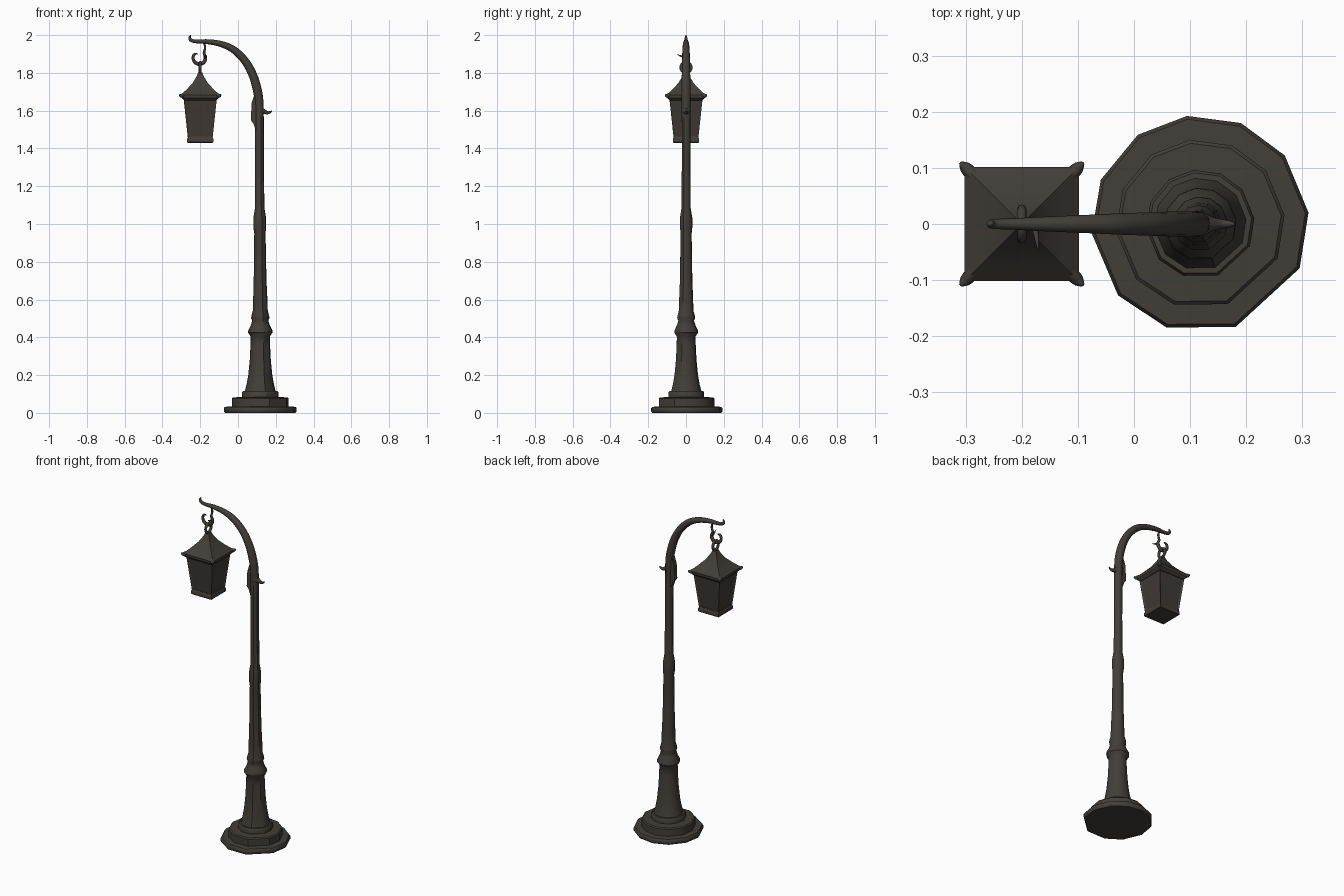
import bpy, bmesh, math
from mathutils import Vector

if "Cube" in bpy.data.objects:
    bpy.data.objects.remove(bpy.data.objects["Cube"])


def material(name, rgb):
    m = bpy.data.materials.new(name)
    m.diffuse_color = (*rgb, 1)
    m.use_nodes = True
    m.node_tree.nodes["Principled BSDF"].inputs["Base Color"].default_value = m.diffuse_color
    return m


IRON = material("dark iron", (0.055, 0.048, 0.040))
PANE = material("smoky pane", (0.050, 0.041, 0.035))


def finish(bm, name, angle=40, mats=(IRON,)):
    bmesh.ops.recalc_face_normals(bm, faces=bm.faces)
    me = bpy.data.meshes.new(name)
    bm.to_mesh(me)
    bm.free()
    ob = bpy.data.objects.new(name, me)
    bpy.context.collection.objects.link(ob)
    for m in mats:
        me.materials.append(m)
    bpy.ops.object.select_all(action='DESELECT')
    ob.select_set(True)
    bpy.context.view_layer.objects.active = ob
    bpy.ops.object.shade_smooth_by_angle(angle=math.radians(angle))
    return ob


def loft(bm, rings):
    """Skin rings of points and cap both ends; returns the side faces."""
    vs = [[bm.verts.new(p) for p in r] for r in rings]
    sides = []
    n = len(vs[0])
    for a, b in zip(vs, vs[1:]):
        for i in range(n):
            j = (i + 1) % n
            sides.append(bm.faces.new((a[i], a[j], b[j], b[i])))
    bm.faces.new(vs[0])
    bm.faces.new(vs[-1])
    return sides


def tube(name, pts, ref=(0, 1, 0), sides=10, steps=5):
    """Smooth tapering tube through points (x, y, z, radius)."""
    P = [Vector(p) for p in pts]
    P = [2 * P[0] - P[1]] + P + [2 * P[-1] - P[-2]]
    path = []
    for i in range(1, len(P) - 2):
        a, b, c, d = P[i - 1:i + 3]
        for s in range(steps):
            t = s / steps
            path.append(0.5 * (2 * b + (c - a) * t + (2 * a - 5 * b + 4 * c - d) * t * t
                               + (3 * b - a - 3 * c + d) * t ** 3))
    path.append(P[-2])
    rings = []
    for i, p in enumerate(path):
        tan = (path[min(i + 1, len(path) - 1)] - path[max(i - 1, 0)]).to_3d().normalized()
        u = tan.cross(Vector(ref)).normalized()
        v = tan.cross(u)
        r = max(p[3], 0.001)
        rings.append([p.to_3d() + r * (u * math.cos(k * math.tau / sides)
                                       + v * math.sin(k * math.tau / sides)) for k in range(sides)])
    bm = bmesh.new()
    loft(bm, rings)
    return finish(bm, name, 60)


def square(half, z, cx=-0.2):
    return [(cx + sx * half, sy * half, z) for sx, sy in ((1, 1), (-1, 1), (-1, -1), (1, -1))]


# uneven eleven-sided turned parts: stepped base and pole
ANGLES = [math.radians(a) for a in (6, 39, 68, 97, 125, 156, 185, 221, 252, 289, 336)]


def turned(name, profile):
    bm = bmesh.new()
    loft(bm, [[(cx + r * math.cos(a), r * math.sin(a), z) for a in ANGLES] for cx, r, z in profile])
    return finish(bm, name, 38)


C = 0.118
turned("stepped_base", [(C, r, z) for r, z in (
    (.188, 0), (.194, .008), (.194, .024), (.188, .032), (.151, .034), (.151, .076), (.145, .082),
    (.097, .084), (.097, .108), (.092, .115), (.06, .116))])
turned("pole", [(C, .083, .112), (C, .073, .15), (C, .064, .2), (C, .056, .28), (C, .052, .36),
                (C, .051, .405), (C, .065, .425), (C, .064, .437), (C, .05, .465), (C, .043, .488),
                (C, .049, .503), (C, .047, .515), (C, .04, .54), (C, .038, .6), (.117, .034, .7),
                (.116, .030, .95), (.115, .034, .985), (.115, .034, 1.03), (.115, .025, 1.085),
                (.114, .0235, 1.3), (.113, .0235, 1.57)])

# curved arm with upturned tip
tube("arm", [(.113, 0, 1.54, .0225), (.112, 0, 1.64, .023), (.102, 0, 1.71, .0235),
             (.078, 0, 1.79, .0225), (.036, 0, 1.865, .021), (-.025, 0, 1.924, .019),
             (-.09, 0, 1.953, .016), (-.16, 0, 1.965, .013), (-.215, 0, 1.966, .010),
             (-.247, 0, 1.972, .009), (-.256, 0, 1.986, .007), (-.25, 0, 2.0, .002)], sides=12)

# bracket plate on the inner side and spur on the outer side
bm = bmesh.new()
outline = ((.11, 1.69), (.085, 1.68), (.072, 1.64), (.068, 1.55), (.082, 1.53), (.092, 1.5), (.11, 1.49))
loft(bm, [[(x, y, z) for x, z in outline] for y in (-.013, .013)])
finish(bm, "bracket_plate", 30)
tube("spur", [(.12, 0, 1.598, .026), (.137, 0, 1.595, .014), (.155, 0, 1.589, .009),
              (.17, 0, 1.592, .006), (.18, 0, 1.6, .002)], sides=8)

# hook with a thorn, and the ring of the lantern
tube("hook", [(-.182, 0, 1.965, .005), (-.174, 0, 1.935, .006), (-.180, 0, 1.905, .007),
              (-.172, 0, 1.882, .009), (-.180, 0, 1.858, .010), (-.203, 0, 1.846, .010),
              (-.228, 0, 1.856, .009), (-.238, 0, 1.878, .008), (-.231, 0, 1.898, .007),
              (-.215, 0, 1.902, .003)], sides=8)
tube("hook_thorn", [(-.178, 0, 1.88, .007), (-.174, -.022, 1.887, .005), (-.171, -.047, 1.898, .001)],
     ref=(1, 0, 0), sides=6)
bpy.ops.mesh.primitive_torus_add(major_radius=.027, minor_radius=.008, major_segments=20,
                                 minor_segments=8, location=(-.2, 0, 1.828),
                                 rotation=(0, math.pi / 2, 0))
ring = bpy.context.object
ring.name = "lantern_ring"
ring.data.materials.append(IRON)
bpy.ops.object.shade_smooth_by_angle(angle=math.radians(60))

# concave lantern roof with flared corners
bm = bmesh.new()
loft(bm, [square(h, z) for h, z in ((.086, 1.655), (.1, 1.668), (.102, 1.684), (.07, 1.714),
                                    (.04, 1.747), (.02, 1.78), (.011, 1.803))])
finish(bm, "lantern_roof", 30)
for i, (sx, sy) in enumerate(((1, 1), (-1, 1), (-1, -1), (1, -1))):
    tube(f"roof_corner_{i + 1}", [(-.2 + sx * k, sy * k, z, r) for k, z, r in (
        (.078, 1.694, .008), (.092, 1.681, .012), (.102, 1.679, .010), (.108, 1.686, .004))],
         ref=(0, 0, 1), sides=8, steps=2)

# tapered lantern body with recessed panes
bm = bmesh.new()
sides = loft(bm, [square(.065, 1.45), square(.088, 1.665)])
bmesh.ops.recalc_face_normals(bm, faces=bm.faces)
bmesh.ops.inset_individual(bm, faces=sides, thickness=.012, depth=-.005)
for f in sides:
    f.material_index = 1
finish(bm, "lantern_body", 25, (IRON, PANE))

# lantern foot
bm = bmesh.new()
loft(bm, [square(h, z) for h, z in ((.066, 1.43), (.069, 1.434), (.069, 1.452), (.064, 1.462))])
finish(bm, "lantern_foot", 30)
